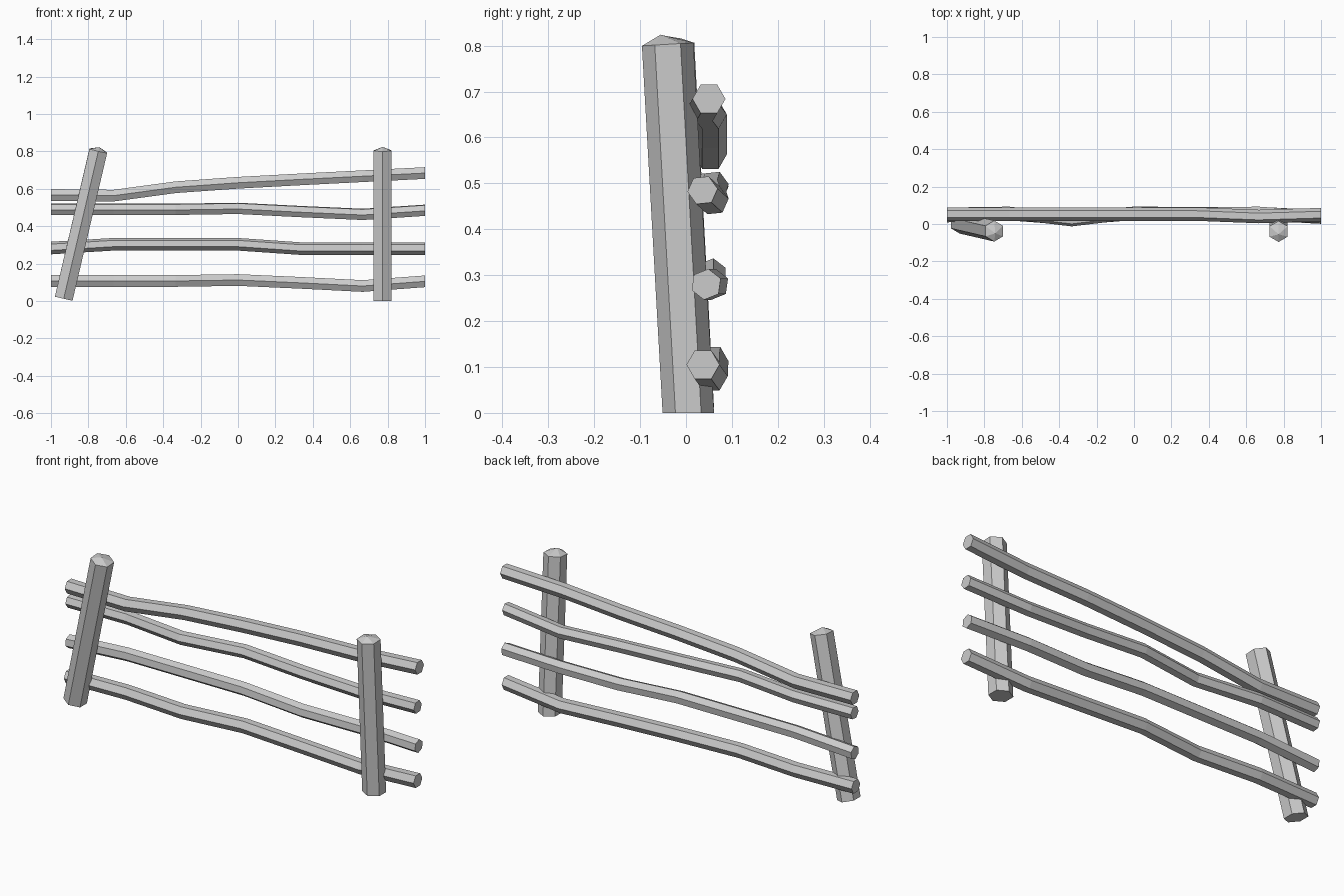
import bpy, bmesh
from math import cos, sin, pi, radians
from mathutils import Vector

if "Cube" in bpy.data.objects:
    bpy.data.objects.remove(bpy.data.objects["Cube"])


def make_object(name, rings, tip=None):
    """Skin a list of rings; close the start flat and the end flat or with a tip."""
    bm = bmesh.new()
    vr = [[bm.verts.new(p) for p in ring] for ring in rings]
    n = len(vr[0])
    for a, b in zip(vr, vr[1:]):
        for i in range(n):
            j = (i + 1) % n
            bm.faces.new((a[i], a[j], b[j], b[i]))
    bm.faces.new(vr[0])
    if tip:
        t = bm.verts.new(tip)
        for i in range(n):
            bm.faces.new((vr[-1][i], vr[-1][(i + 1) % n], t))
    else:
        bm.faces.new(vr[-1])
    bmesh.ops.recalc_face_normals(bm, faces=bm.faces)
    me = bpy.data.meshes.new(name)
    bm.to_mesh(me)
    bm.free()
    ob = bpy.data.objects.new(name, me)
    bpy.context.collection.objects.link(ob)


def rail(name, ys, zs, r, turn):
    """Crooked six-sided pole with seven even stations along x."""
    rings = []
    for k, (y, z) in enumerate(zip(ys, zs)):
        x = -1 + k / 3
        rings.append([(x, y + r * cos(i * pi / 3 + radians(turn)),
                       z + r * sin(i * pi / 3 + radians(turn))) for i in range(6)])
    make_object(name, rings)


def post(name, bottom, top, tip, lean, r=0.056):
    """Leaning six-sided post with a low pointed cap."""
    def ring(c, tilt):
        pts = []
        for i in range(6):
            u = r * cos(i * pi / 3 + pi / 2)
            v = r * sin(i * pi / 3 + pi / 2)
            pts.append(Vector(c) + Vector((u * cos(lean), v, -u * sin(lean) + tilt * v)))
        return pts
    make_object(name, [ring(bottom, 0), ring(top, 0.06)], tip)


# Horizontal rails, top to bottom
rail("top_rail", [.053, .053, .053, .053, .053, .04, .05],
     [.567, .563, .608, .632, .65, .667, .684], .036, 0)
rail("upper_middle_rail", [.055, .06, .02, .06, .055, .06, .036],
     [.49, .49, .49, .495, .478, .463, .485], .033, 6)
rail("lower_middle_rail", [.053, .055, .055, .055, .055, .06, .044],
     [.283, .303, .303, .303, .28, .28, .28], .034, 22)
rail("bottom_rail", [.045, .055, .03, .057, .055, .055, .037],
     [.107, .107, .107, .112, .097, .08, .105], .036, 0)

# Posts in front of the rails
post("right_post", (.773, .005, 0), (.773, -.04, .803), (.773, -.055, .824), 0)
post("left_post", (-.932, .005, .012), (-.747, -.038, .803), (-.742, -.05, .822),
     radians(13))
